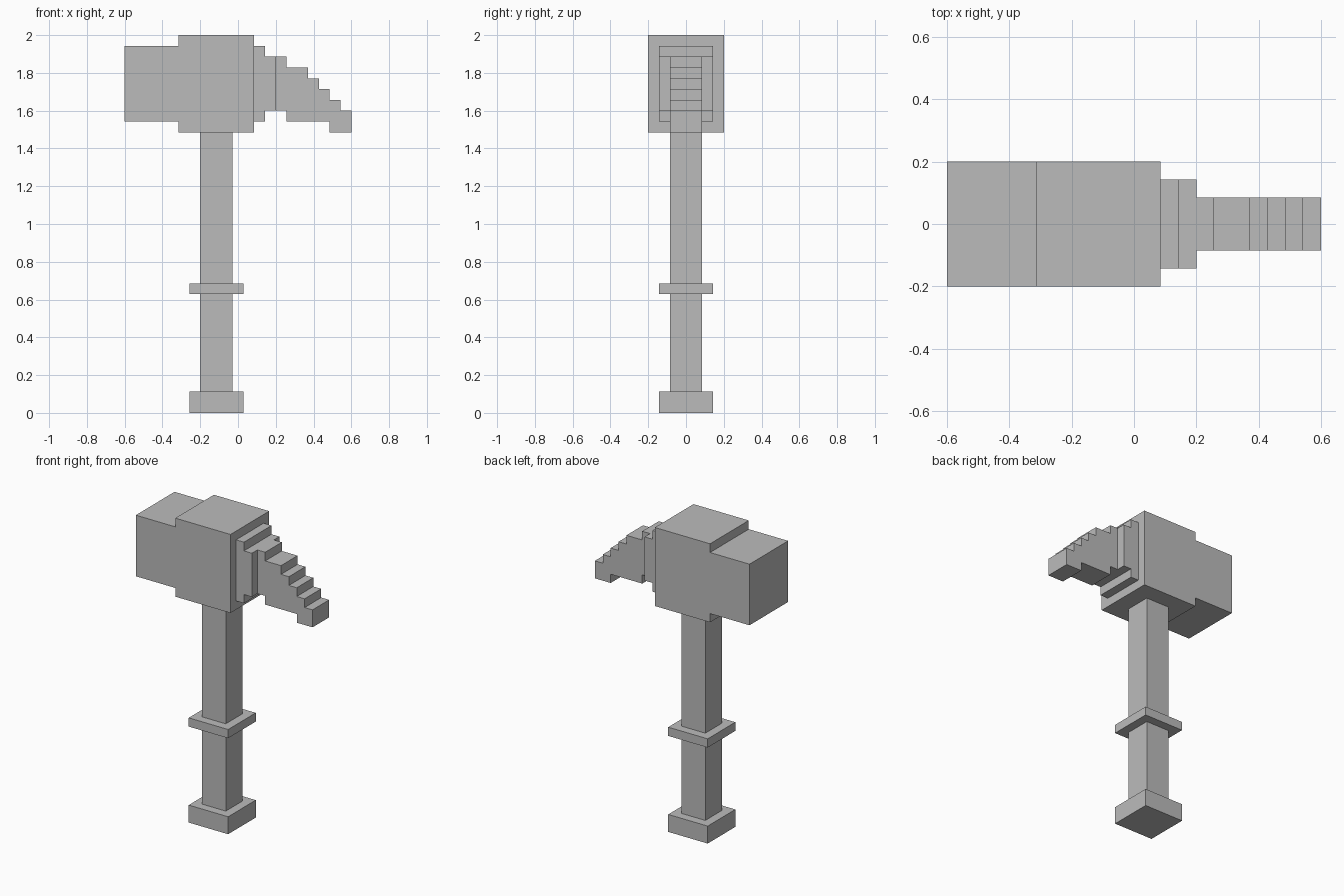
import bpy
import bmesh

cube = bpy.data.objects.get("Cube")
if cube:
    bpy.data.objects.remove(cube, do_unlink=True)

U = 2 / 35          # edge of one block
X0 = -10.5          # left end of the hammer, in blocks

grey = bpy.data.materials.new("plain grey")
grey.use_nodes = True
COLOUR = (0.5, 0.5, 0.5, 1)
grey.diffuse_color = COLOUR
grey.node_tree.nodes["Principled BSDF"].inputs["Base Color"].default_value = COLOUR


def slab(name, outline, width):
    """Extrude an (x, z) outline, in blocks, evenly about y = 0."""
    bm = bmesh.new()
    face = bm.faces.new([bm.verts.new(((x + X0) * U, -width / 2 * U, z * U)) for x, z in outline])
    side = bmesh.ops.extrude_face_region(bm, geom=[face])["geom"]
    verts = [g for g in side if isinstance(g, bmesh.types.BMVert)]
    bmesh.ops.translate(bm, verts=verts, vec=(0, width * U, 0))
    bmesh.ops.recalc_face_normals(bm, faces=bm.faces)
    mesh = bpy.data.meshes.new(name)
    bm.to_mesh(mesh)
    bm.free()
    mesh.materials.append(grey)
    obj = bpy.data.objects.new(name, mesh)
    bpy.context.collection.objects.link(obj)
    return obj


def box(name, x1, x2, z1, z2, width):
    return slab(name, [(x1, z1), (x2, z1), (x2, z2), (x1, z2)], width)


# Handle with its pommel and grip ring
box("pommel", 6, 11, 0, 2, 5)
box("lower_handle", 7, 10, 2, 11, 3)
box("grip_ring", 6, 11, 11, 12, 5)
box("upper_handle", 7, 10, 12, 26, 3)

# Head: striking block and thicker centre share one outline
slab("hammer_head", [(0, 27), (5, 27), (5, 26), (12, 26),
                     (12, 35), (5, 35), (5, 34), (0, 34)], 7)

# Stepped collar between head and spike
slab("collar", [(12, 27), (13, 27), (13, 28), (14, 28),
                (14, 33), (13, 33), (13, 34), (12, 34)], 5)

# Spike: stepped underside, then a staircase down from tip to root
outline = [(14, 28), (15, 28), (15, 27), (19, 27), (19, 26), (21, 26)]
top = 28
for right, left in [(21, 20), (20, 19), (19, 18), (18, 17), (17, 15), (15, 14)]:
    outline += [(right, top), (left, top)]
    top += 1
slab("spike", outline, 3)
